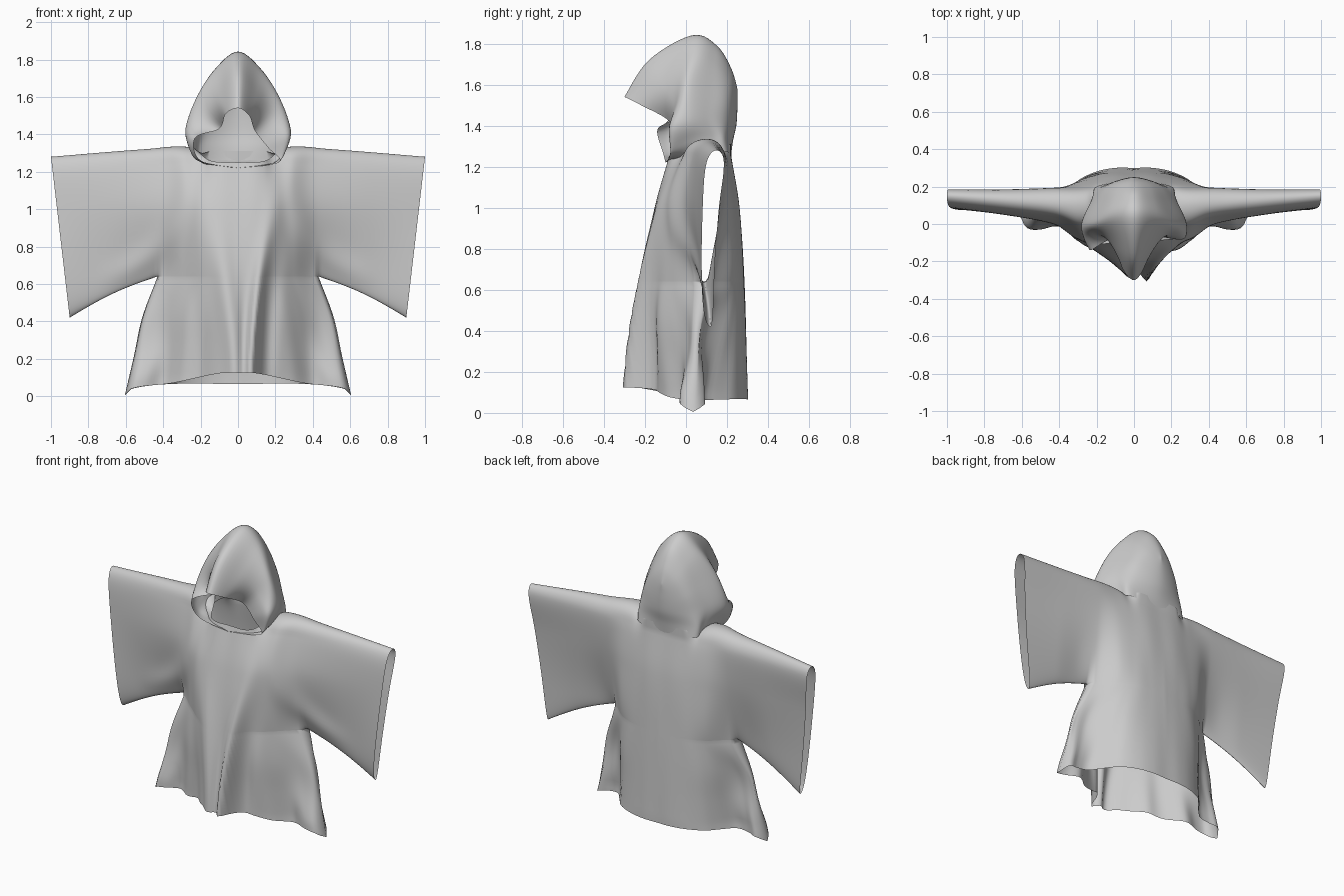
import bpy, bmesh, math
from mathutils import Vector

if "Cube" in bpy.data.objects:
    bpy.data.objects.remove(bpy.data.objects["Cube"])


def curve(pts, x):
    """Smooth curve through (x, y) points, clamped at the ends."""
    if x <= pts[0][0]:
        return pts[0][1]
    if x >= pts[-1][0]:
        return pts[-1][1]
    n = len(pts)

    def slope(i):
        a, b = pts[max(i - 1, 0)], pts[min(i + 1, n - 1)]
        return (b[1] - a[1]) / (b[0] - a[0])
    i = max(k for k in range(n - 1) if pts[k][0] <= x)
    (x0, y0), (x1, y1) = pts[i], pts[i + 1]
    h = x1 - x0
    t = (x - x0) / h
    return (y0 * (1 + 2 * t) * (1 - t) ** 2 + h * slope(i) * t * (1 - t) ** 2
            + y1 * t * t * (3 - 2 * t) + h * slope(i + 1) * t * t * (t - 1))


def lerp(a, b, t):
    return a + (b - a) * t


def smooth(a, b, x):
    t = min(max((x - a) / (b - a), 0), 1)
    return t * t * (3 - 2 * t)


def add_sheet(bm, grid):
    rows = [[bm.verts.new(p) for p in row] for row in grid]
    for a, b in zip(rows, rows[1:]):
        for i in range(len(a) - 1):
            bm.faces.new((a[i], a[i + 1], b[i + 1], b[i]))


def finish(bm, name):
    bmesh.ops.remove_doubles(bm, verts=bm.verts, dist=0.0008)
    bmesh.ops.recalc_face_normals(bm, faces=bm.faces)
    for f in bm.faces:
        f.smooth = True
    me = bpy.data.meshes.new(name)
    bm.to_mesh(me)
    bm.free()
    ob = bpy.data.objects.new(name, me)
    bpy.context.collection.objects.link(ob)
    return ob


# Cloth depth (y) of front and back panels, by |x| at several heights
XS = (0, .1, .2, .3, .43, .7, 1)
FRONT = {.64: (-.21, -.2, -.15, -.06, .05, .075, .075),
         1.0: (-.15, -.15, -.13, -.06, .0, .05, .085),
         1.25: (-.08, -.08, -.04, .0, .03, .06, .09)}
BACK = {.64: (.285, .28, .265, .22, .12, .13, .14),
        1.0: (.26, .26, .245, .225, .18, .165, .16),
        1.25: (.22, .22, .21, .2, .2, .195, .2)}
HEM_FRONT = [(0, -.245), (.1, -.22), (.2, -.14), (.3, -.09), (.4, -.01),
             (.5, -.03), (.57, -.02), (.6, .03)]
HEM_BACK = [(0, .3), (.1, .3), (.2, .28), (.3, .23), (.36, .16), (.42, .09),
            (.5, .08), (.56, .09), (.6, .04)]
HEM_Z_FRONT = [(0, .125), (.1, .122), (.35, .07), (.56, .042), (.6, .005)]
HEM_Z_BACK = [(0, .065), (.36, .065), (.56, .04), (.6, .005)]
HALF_WIDTH = [(0, .43), (.35, .513), (.66, .555), (1, .605)]
TOP_Z = [(0, 1.25), (.15, 1.26), (.25, 1.33), (.5, 1.32), (1, 1.28)]
SEAM_TOP = [(0, .08), (.3, .1), (1, .15)]
SEAM_LOW = [(0, .09), (.43, .09), (.9, .12)]
# Long vertical folds: x at hem, x at chest, depth, width
FOLDS = [(-.02, -.16, -.05, .05), (.07, .2, -.075, .03), (.15, .27, .03, .04),
         (-.2, -.3, .015, .05)]


def panel(front, x, z):
    table, x = (FRONT if front else BACK), abs(x)
    keys = [(k, curve(list(zip(XS, v)), x)) for k, v in table.items()]
    hem = curve(HEM_FRONT if front else HEM_BACK, x / .43 * .6)
    return curve([(.1, lerp(hem, keys[0][1], smooth(.43, .55, x)))] + keys, z)


def folds(x, z):
    fade = 1 - smooth(.15, 1.15, z)
    t = max(z - .1, 0) ** 1.7
    return fade * sum(d * math.exp(-((x - lerp(a, b, t)) / (w * (1 + .6 * t))) ** 2)
                      for a, b, d, w in FOLDS)


def upper_point(c, v, front):
    """Chest and sleeve point; c runs cuff to cuff, v from bottom to top."""
    a, sign = abs(c), math.copysign(1, c)
    s = max((a - .43) / .57, 0)
    top = curve(TOP_Z, a)
    if not front:
        top = max(top, lerp(1.31, top, smooth(.14, .25, a)))
    x = lerp(a - .1 * s, a, v)
    z = lerp(lerp(.64, .42, s) + .02 * math.sin(math.pi * s), top, v)
    y = panel(front, x, z)
    if front:
        y += folds(sign * x, z)
        r = math.hypot(x - .8, z - 1.15)
        y -= (.02 * math.exp(-((r - .52) / .07) ** 2)
              * smooth(.2, .3, x) * (1 - smooth(.5, .8, x)))
    top_round = math.sqrt(max(0, 1 - v ** 14))
    full = lerp(1, top_round, smooth(.14, .24, a))
    if a > .4299:
        full *= math.sqrt(max(0, 1 - (1 - v) ** 10))
    seam = lerp(curve(SEAM_LOW, x), curve(SEAM_TOP, x), v)
    return Vector((sign * x, lerp(seam, y, full), z))


def lower_point(u, t, front):
    """Skirt point; u runs side to side, t from the underarm to the hem."""
    x = u * curve(HALF_WIDTH, t)
    z = lerp(.64, curve(HEM_Z_FRONT if front else HEM_Z_BACK, abs(u) * .6), t)
    y = panel(front, u * .43, z)
    if front:
        y += folds(x, z)
    y = lerp(y, .04, .5 * smooth(.62, .85, abs(u)) * math.sin(math.pi * t) ** 2)
    if abs(u) > .999:
        y = lerp(.09, .035, t)
    return Vector((x, y, z))


# Robe: chest, sleeves and skirt, open at neck, cuffs and hem
bm = bmesh.new()
N = 36
us = [i / N for i in range(-N, N + 1)]
arm = [.43 + .57 * i / 22 for i in range(1, 23)]
cols = [-a for a in reversed(arm)] + [u * .43 for u in us] + arm
vs = [.5 - .5 * math.cos(math.pi * i / 36) for i in range(37)]
for front in (True, False):
    add_sheet(bm, [[upper_point(c, v, front) for c in cols] for v in vs])
    add_sheet(bm, [[lower_point(u, i / 24, front) for u in us] for i in range(25)])
finish(bm, "robe")

# Hood: hoops from the pointed brim to the back, each from crown to neck
HOOPS = [
    [(0, -.3, 1.54), (.065, -.23, 1.51), (.1, -.08, 1.43), (.23, -.14, 1.38), (.2, -.11, 1.26), (0, -.1, 1.22)],
    [(0, -.18, 1.72), (.1, -.12, 1.62), (.18, -.06, 1.5), (.265, -.08, 1.39), (.24, -.06, 1.28), (.17, -.05, 1.24)],
    [(0, .03, 1.84), (.12, .03, 1.75), (.22, 0, 1.6), (.28, 0, 1.43), (.25, .03, 1.33), (.22, .05, 1.27)],
    [(0, .15, 1.79), (.1, .14, 1.71), (.18, .12, 1.57), (.235, .1, 1.44), (.225, .13, 1.34), (.22, .14, 1.28)],
    [(0, .22, 1.68), (.07, .22, 1.62), (.13, .21, 1.52), (.165, .2, 1.42), (.19, .195, 1.34), (.19, .205, 1.27)],
    [(0, .25, 1.58), (0, .25, 1.54), (0, .25, 1.47), (0, .245, 1.4), (0, .23, 1.33), (0, .22, 1.26)]]
# The brim on the +x side lies flatter against the chest
BRIM_LEFT = [(0, -.3, 1.54), (.06, -.22, 1.5), (.09, -.08, 1.42), (.16, -.07, 1.33), (.22, -.08, 1.25), (0, -.1, 1.22)]


def flip(p):
    return Vector((-p[0], p[1], p[2]))


def spline(pts, steps):
    """Catmull-Rom through pts; first and last only steer the ends."""
    out = []
    for i in range(1, len(pts) - 2):
        a, b, c, d = pts[i - 1:i + 3]
        for k in range(steps):
            t = k / steps
            out.append(b + .5 * t * (c - a + t * (2 * a - 5 * b + 4 * c - d
                                                  + t * (3 * (b - c) + d - a))))
    return out + [pts[-2]]


bm = bmesh.new()
for mirrored, brim in ((True, HOOPS[0]), (False, BRIM_LEFT)):
    hoops = [[Vector(p) for p in h] for h in [brim] + HOOPS[1:]]
    dense = [spline([flip(h[1])] + h + [h[-1]], 7) for h in hoops]
    strips = [spline([s[0]] + list(s) + [flip(s[-2])], 7) for s in zip(*dense)]
    add_sheet(bm, [[flip(p) if mirrored else p for p in row] for row in strips])
finish(bm, "hood")
